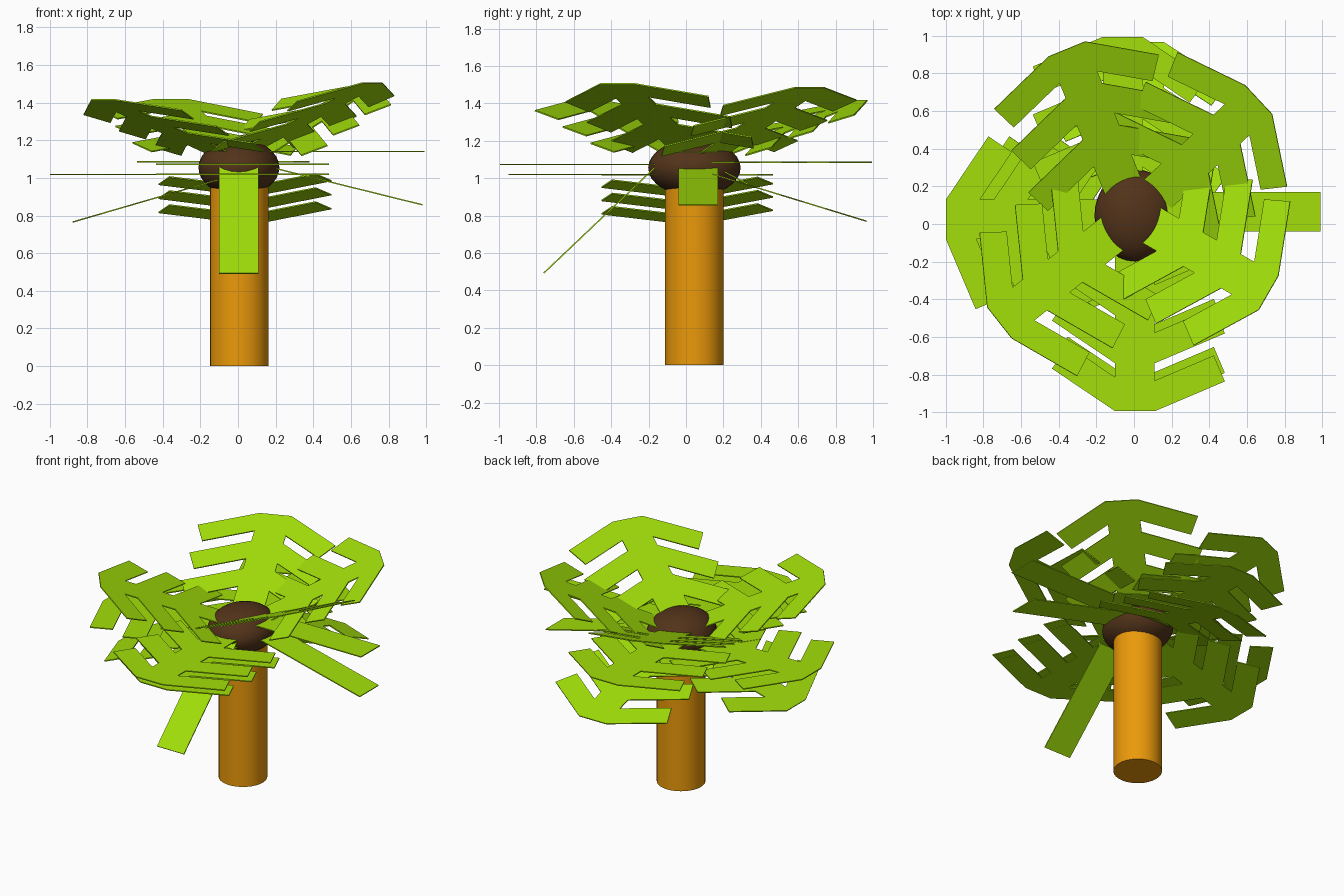
import bpy, bmesh, math
from mathutils import Vector, Matrix

if "Cube" in bpy.data.objects:
    bpy.data.objects.remove(bpy.data.objects["Cube"])


def material(name, color):
    m = bpy.data.materials.new(name)
    m.diffuse_color = (*color, 1)
    m.use_nodes = True
    m.node_tree.nodes["Principled BSDF"].inputs["Base Color"].default_value = m.diffuse_color
    return m


GREEN = material("leaf_green", (0.36, 0.74, 0.003))
BROWN = material("crown_brown", (0.085, 0.033, 0.010))
ORANGE = material("trunk_orange", (0.83, 0.32, 0.003))
WIDTH, THICK = 0.21, 0.007
STEP, LEAFLET_LEN, LEAFLET_W = 0.255, 0.405, 0.15


def slab(bm, corners, frame):
    """Thin plate from four flat corners, placed by a frame."""
    lo, hi = ([bm.verts.new(frame @ Vector((x, y, z))) for x, y in corners]
              for z in (-THICK / 2, THICK / 2))
    bm.faces.new(hi)
    bm.faces.new(lo[::-1])
    for i in range(4):
        j = (i + 1) % 4
        bm.faces.new((lo[i], lo[j], hi[j], hi[i]))


def frond(name, start, tip, leaflets=True):
    """Flat stem from start to tip, with three pairs of swept-back leaflets."""
    start, tip = Vector(start), Vector(tip)
    length = (tip - start).length
    x = (tip - start).normalized()
    y = Vector((0, 0, 1)).cross(x).normalized()
    frame = Matrix((x, y, x.cross(y))).transposed().to_4x4()
    frame.translation = start
    bm = bmesh.new()
    h = WIDTH / 2
    slab(bm, [(0, -h), (length, -h), (length, h), (0, h)], frame)
    if leaflets:
        for side, sweep in ((1, math.radians(23)), (-1, math.radians(34))):
            along = Vector((-math.sin(sweep), side * math.cos(sweep)))
            inward = Vector((-math.cos(sweep), -side * math.sin(sweep)))
            for i in range(3):
                a = Vector((length - i * STEP, side * h))
                b = a + along * LEAFLET_LEN
                slab(bm, [a, b, b + inward * LEAFLET_W, a + inward * LEAFLET_W], frame)
    bmesh.ops.recalc_face_normals(bm, faces=bm.faces)
    me = bpy.data.meshes.new(name)
    bm.to_mesh(me)
    bm.free()
    ob = bpy.data.objects.new(name, me)
    bpy.context.collection.objects.link(ob)
    me.materials.append(GREEN)


# trunk
bpy.ops.mesh.primitive_cylinder_add(vertices=32, radius=0.156, depth=1.0, location=(0.007, 0.045, 0.5))
trunk = bpy.context.object
trunk.name = "trunk"
trunk.data.materials.append(ORANGE)
bpy.ops.object.shade_smooth_by_angle()

# rounded crown
bpy.ops.mesh.primitive_uv_sphere_add(segments=32, ring_count=16, radius=1, location=(0.005, 0.045, 1.055))
crown = bpy.context.object
crown.name = "crown"
crown.scale = (0.215, 0.247, 0.152)
crown.data.materials.append(BROWN)
bpy.ops.object.shade_smooth_by_angle()

# raised diagonal fronds
frond("raised_frond_front_right", (0.09, -0.005, 1.165), (0.715, -0.366, 1.505))
frond("raised_frond_back_right", (0.11, 0.145, 1.13), (0.662, 0.661, 1.485))
frond("raised_frond_front_left", (-0.10, -0.04, 1.13), (-0.715, -0.525, 1.415))
frond("raised_frond_back_left", (-0.05, 0.18, 1.12), (-0.357, 0.93, 1.415))

# level fronds
frond("level_frond_front", (0.005, 0, 1.073), (0.005, -0.995, 1.073))
frond("lower_frond_front", (0.005, 0, 1.02), (0.005, -0.95, 1.02))
frond("level_frond_left", (0, 0.025, 1.018), (-1.0, 0.025, 1.018))
frond("level_frond_back", (-0.06, 0.08, 1.085), (-0.06, 0.995, 1.085))

# drooping fronds, the back one bent near its root
frond("drooping_frond_back", (0.055, 0.35, 0.958), (0.055, 0.965, 0.77))
frond("drooping_frond_back_root", (0.055, 0.1, 1.09), (0.055, 0.35, 0.958), False)
frond("drooping_frond_left", (-0.02, 0.025, 1.015), (-0.88, 0.025, 0.765))

# plain blades without leaflets
frond("level_blade_right", (0.05, 0.065, 1.14), (0.99, 0.065, 1.14), False)
frond("drooping_blade_right", (0.05, 0.065, 1.087), (0.98, 0.065, 0.857), False)
frond("drooping_blade_front", (0.005, -0.1, 1.12), (0.005, -0.76, 0.493), False)
